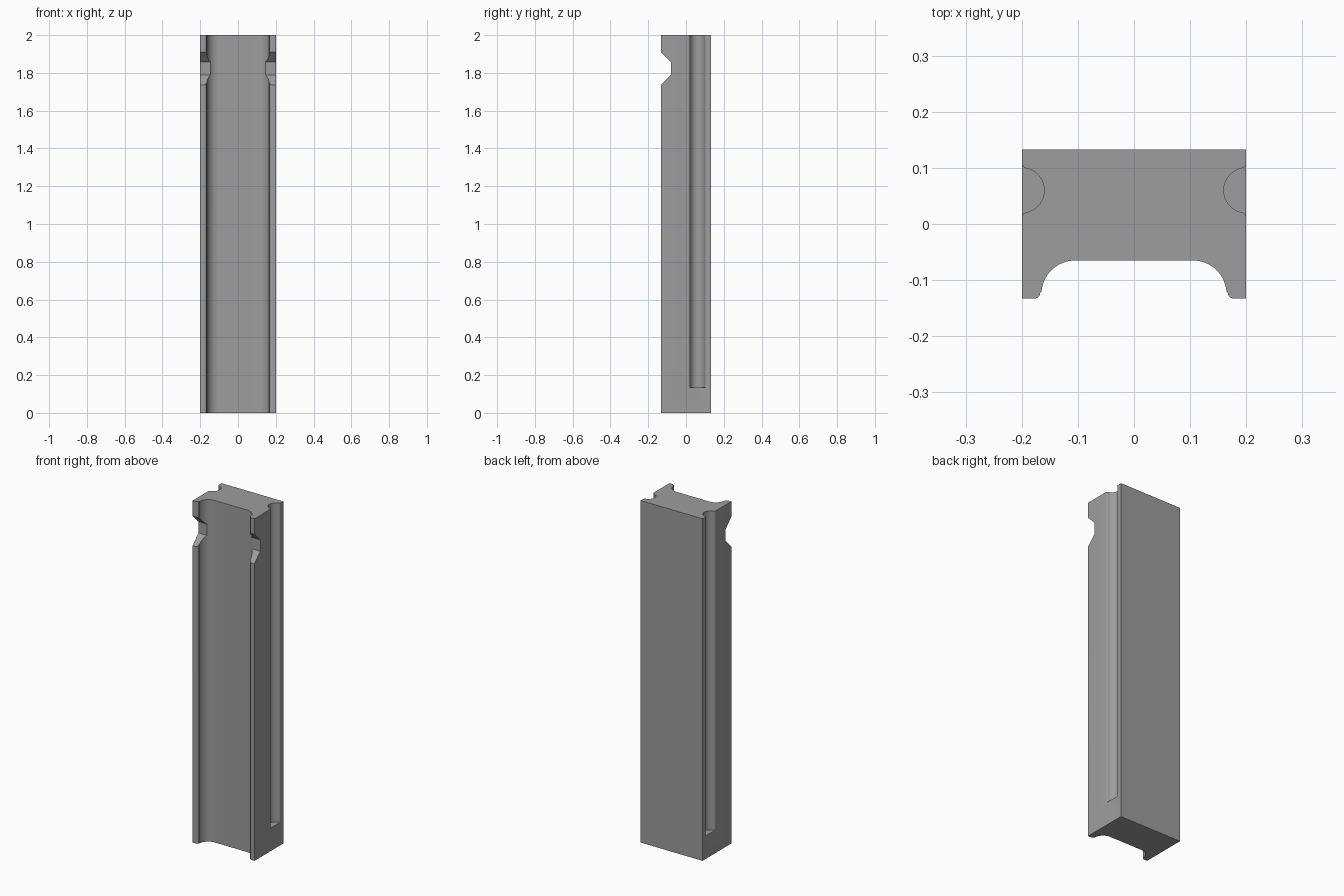
import bpy, bmesh, math

if "Cube" in bpy.data.objects:
    bpy.data.objects.remove(bpy.data.objects["Cube"])

grey = bpy.data.materials.new("grey")
grey.diffuse_color = (0.34, 0.34, 0.34, 1)
grey.use_nodes = True
grey.node_tree.nodes["Principled BSDF"].inputs["Base Color"].default_value = grey.diffuse_color


def arc(cx, cy, r, a0, a1, n):
    """Points along an arc, angles in degrees."""
    angles = [math.radians(a0 + (a1 - a0) * i / n) for i in range(n + 1)]
    return [(cx + r * math.cos(a), cy + r * math.sin(a)) for a in angles]


def prism(name, pts, place, step):
    """Extrude a closed outline: place maps a 2D point to 3D, step is the extrusion."""
    bm = bmesh.new()
    face = bm.faces.new([bm.verts.new(place(*p)) for p in pts])
    ext = bmesh.ops.extrude_face_region(bm, geom=[face])
    moved = [g for g in ext["geom"] if isinstance(g, bmesh.types.BMVert)]
    bmesh.ops.translate(bm, verts=moved, vec=step)
    bmesh.ops.recalc_face_normals(bm, faces=bm.faces)
    mesh = bpy.data.meshes.new(name)
    bm.to_mesh(mesh)
    bm.free()
    mesh.materials.append(grey)
    obj = bpy.data.objects.new(name, mesh)
    bpy.context.collection.objects.link(obj)
    return obj


# Post body: flat back, wide rounded channel along the front
half = [(-0.2, 0.133), (-0.2, -0.133)]
half += arc(-0.178, -0.122, 0.011, -90, 0, 6)       # rounded lip of the front flange
half += arc(-0.105, -0.125, 0.06, 176, 90, 14)      # cove into the channel floor
outline = half + [(-x, y) for x, y in reversed(half)]
post = prism("post", outline, lambda x, y: (x, y, 0), (0, 0, 2))

# Side grooves: round slot with softened lips, closed near the foot, open at the top
groove = [(-0.25, 0.109)]
groove += arc(-0.19, 0.109, 0.01, 180, 270, 5)
groove += arc(-0.2, 0.06, 0.04, 73, -73, 20)
groove += arc(-0.19, 0.011, 0.01, 90, 180, 5)
groove += [(-0.25, 0.011)]

cutters = []
for side, name in ((1, "left_groove_cutter"), (-1, "right_groove_cutter")):
    cutters.append(prism(name, [(side * x, y) for x, y in groove],
                         lambda x, y: (x, y, 0.135), (0, 0, 2)))

# Tapered notch across both front flanges
notch = [(-0.163, 1.94), (-0.08, 1.857), (-0.08, 1.79), (-0.163, 1.707)]
cutters.append(prism("notch_cutter", notch, lambda y, z: (-0.3, y, z), (0.6, 0, 0)))

bpy.context.view_layer.objects.active = post
post.select_set(True)
for cutter in cutters:
    cut = post.modifiers.new(cutter.name, 'BOOLEAN')
    cut.operation = 'DIFFERENCE'
    cut.solver = 'EXACT'
    cut.object = cutter
    bpy.ops.object.modifier_apply(modifier=cut.name)
for cutter in cutters:
    bpy.data.objects.remove(cutter, do_unlink=True)

bpy.ops.object.shade_smooth_by_angle(angle=math.radians(30))
